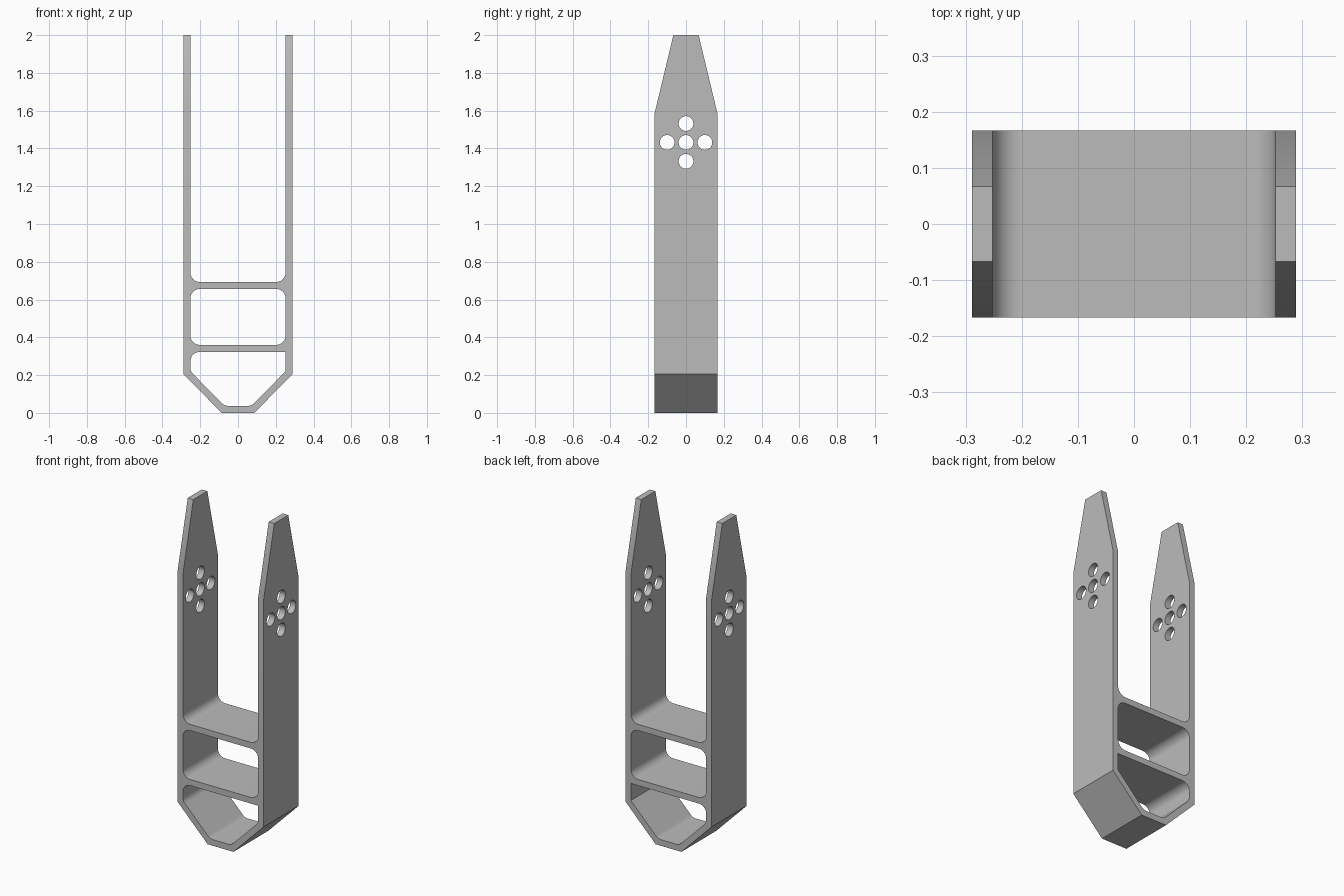
import bpy, bmesh
from math import cos, sin, pi, radians
from mathutils import Vector

cube = bpy.data.objects.get("Cube")
if cube:
    bpy.data.objects.remove(cube, do_unlink=True)

HALF_W, HALF_D, WALL, HEIGHT = 0.289, 0.167, 0.037, 2.0
INNER, FILLET, CHAMFER_Z, FLOOR_W = HALF_W - WALL, 0.05, 0.205, 0.086


def rounded(corners, steps=10):
    """Round each (x, z, radius) corner of a convex outline."""
    out = []
    for i, (x, z, r) in enumerate(corners):
        p = Vector((x, z))
        if r == 0:
            out.append(p)
            continue
        a = (Vector(corners[i - 1][:2]) - p).normalized()
        b = (Vector(corners[(i + 1) % len(corners)][:2]) - p).normalized()
        half = a.angle(b) / 2
        centre = p + (a + b).normalized() * (r / sin(half))
        start = p + a * (r * cos(half) / sin(half)) - centre
        end = p + b * (r * cos(half) / sin(half)) - centre
        sweep = start.angle(end)
        for k in range(steps + 1):
            t = k / steps
            out.append(centre + (start * sin((1 - t) * sweep) + end * sin(t * sweep)) / sin(sweep))
    return out


def prism(name, points, axis, half):
    """Extrude an outline along x (points are y, z) or along y (points are x, z)."""
    place = (lambda u, v: (-half, u, v)) if axis == "x" else (lambda u, v: (u, -half, v))
    bm = bmesh.new()
    face = bm.faces.new([bm.verts.new(place(u, v)) for u, v in points])
    moved = bmesh.ops.extrude_face_region(bm, geom=[face])["geom"]
    shift = (2 * half, 0, 0) if axis == "x" else (0, 2 * half, 0)
    bmesh.ops.translate(bm, vec=shift, verts=[e for e in moved if isinstance(e, bmesh.types.BMVert)])
    bmesh.ops.recalc_face_normals(bm, faces=bm.faces)
    mesh = bpy.data.meshes.new(name)
    bm.to_mesh(mesh)
    bm.free()
    obj = bpy.data.objects.new(name, mesh)
    bpy.context.collection.objects.link(obj)
    return obj


# Solid body with the chamfered foot
frame = prism("fork_frame", [(-FLOOR_W, 0), (FLOOR_W, 0), (HALF_W, CHAMFER_Z), (HALF_W, HEIGHT),
                             (-HALF_W, HEIGHT), (-HALF_W, CHAMFER_Z)], "y", HALF_D)

# Open slot between the arms, and the two cells below it
low_x, low_z = FLOOR_W - WALL * 0.41, CHAMFER_Z + WALL * 0.41
slot = [(-INNER, 0.693, FILLET), (INNER, 0.693, FILLET), (INNER, 2.2, 0), (-INNER, 2.2, 0)]
upper_cell = [(-INNER, 0.36, FILLET), (INNER, 0.36, FILLET),
              (INNER, 0.656, FILLET), (-INNER, 0.656, FILLET)]
lower_cell = [(-low_x, WALL, FILLET), (low_x, WALL, FILLET), (INNER, low_z, 0),
              (INNER, 0.323, 0), (-INNER, 0.323, FILLET), (-INNER, low_z, FILLET)]
cutters = [prism(n, rounded(c), "y", 0.3) for n, c in
           (("slot_cutter", slot), ("upper_cell_cutter", upper_cell), ("lower_cell_cutter", lower_cell))]

# Tapered arm tips
TIP, TAPER_Z = 0.067, 1.583
slope = (HALF_D - TIP) / (HEIGHT - TAPER_Z)
for s in (-1, 1):
    over = 0.1
    cutters.append(prism("taper_cutter", [(s * (HALF_D + slope * over), TAPER_Z - over),
                                          (s * (TIP - slope * over), HEIGHT + over),
                                          (s * 0.4, HEIGHT + over), (s * 0.4, TAPER_Z - over)], "x", 0.5))

# Cross of five holes through both arms
for dy, dz in ((0, 0), (0.1, 0), (-0.1, 0), (0, 0.1), (0, -0.1)):
    ring = [(dy + 0.039 * cos(k * pi / 16), 1.432 + dz + 0.039 * sin(k * pi / 16)) for k in range(32)]
    cutters.append(prism("hole_cutter", ring, "x", 0.5))

bpy.ops.object.select_all(action="DESELECT")
frame.select_set(True)
bpy.context.view_layer.objects.active = frame
for cutter in cutters:
    cutter.hide_render = True
    cut = frame.modifiers.new("cut", "BOOLEAN")
    cut.operation, cut.solver, cut.object = "DIFFERENCE", "EXACT", cutter
    bpy.ops.object.modifier_apply(modifier=cut.name)
    bpy.data.objects.remove(cutter, do_unlink=True)

# Plain grey finish, smooth only around fillets and holes
grey = bpy.data.materials.new("plain_grey")
grey.use_nodes = True
colour = (0.5, 0.5, 0.5, 1)
grey.diffuse_color = colour
grey.node_tree.nodes["Principled BSDF"].inputs["Base Color"].default_value = colour
frame.data.materials.clear()
frame.data.materials.append(grey)
bpy.ops.object.shade_smooth_by_angle(angle=radians(20))
weighted = frame.modifiers.new("even_shading", "WEIGHTED_NORMAL")
weighted.keep_sharp = True
